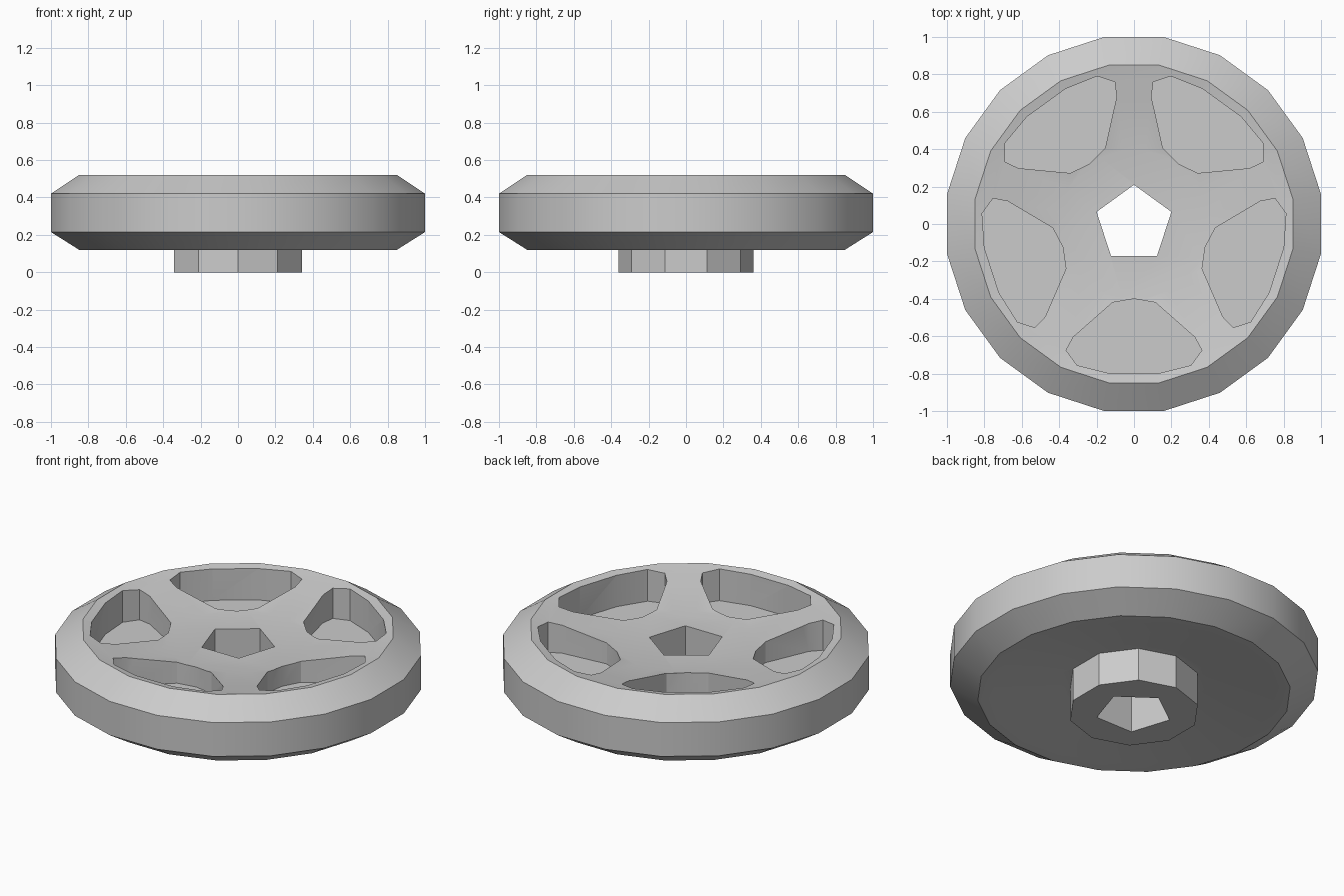
import bpy
from math import cos, sin, radians

if "Cube" in bpy.data.objects:
    bpy.data.objects.remove(bpy.data.objects["Cube"])

grey = bpy.data.materials.new("plain grey")
grey.use_nodes = True
colour = (0.6, 0.6, 0.6, 1)
grey.diffuse_color = colour
grey.node_tree.nodes["Principled BSDF"].inputs["Base Color"].default_value = colour


def make_object(name, verts, faces):
    mesh = bpy.data.meshes.new(name)
    mesh.from_pydata(verts, [], faces)
    mesh.materials.append(grey)
    obj = bpy.data.objects.new(name, mesh)
    bpy.context.collection.objects.link(obj)
    return obj


def stack(name, rings):
    """Closed solid from equal outlines listed bottom to top."""
    n = len(rings[0])
    faces = [tuple(reversed(range(n)))]
    for r in range(len(rings) - 1):
        for i in range(n):
            j = (i + 1) % n
            faces.append((r * n + i, r * n + j, (r + 1) * n + j, (r + 1) * n + i))
    faces.append(tuple(range((len(rings) - 1) * n, len(rings) * n)))
    return make_object(name, [v for ring in rings for v in ring], faces)


def polygon(radius, z, sides, start):
    angles = [radians(start + 360 * i / sides) for i in range(sides)]
    return [(radius * cos(a), radius * sin(a), z) for a in angles]


def outline(points, z, turn):
    c, s = cos(radians(turn)), sin(radians(turn))
    return [(x * c - y * s, x * s + y * c, z) for x, y in points]


def combine(target, other, operation):
    mod = target.modifiers.new(operation.lower(), "BOOLEAN")
    mod.operation, mod.object, mod.solver = operation, other, "EXACT"
    bpy.context.view_layer.objects.active = target
    bpy.ops.object.modifier_apply(modifier=mod.name)
    bpy.data.objects.remove(other)


# Wheel: chamfered rim with both sides dished towards the centre
profile = [(0.4, 0.2), (0.78, 0.125), (0.86, 0.12), (1.0125, 0.215),
           (1.0125, 0.42), (0.86, 0.52), (0.81, 0.51), (0.4, 0.44)]
wheel = stack("wheel", [polygon(r, z, 20, 9) for r, z in profile])

# Short ten-sided hub boss underneath
combine(wheel, stack("hub_boss", [polygon(0.36, z, 10, 90) for z in (0, 0.25)]), "UNION")

# Five-sided axle hole right through
combine(wheel, stack("axle_hole", [polygon(0.21, z, 5, 90) for z in (-0.1, 0.7)]), "DIFFERENCE")

# Five blind pockets between the spokes
half = [(0.127, -0.8), (0.305, -0.755), (0.363, -0.675), (0.325, -0.605), (0.115, -0.42)]
pocket = half + [(0, -0.4)] + [(-x, y) for x, y in reversed(half)]
for k in range(5):
    cutter = stack("pocket", [outline(pocket, z, 72 * k) for z in (0.32, 0.7)])
    combine(wheel, cutter, "DIFFERENCE")

bpy.ops.object.select_all(action="DESELECT")
wheel.select_set(True)
bpy.context.view_layer.objects.active = wheel
bpy.ops.object.shade_smooth_by_angle(angle=radians(30))
